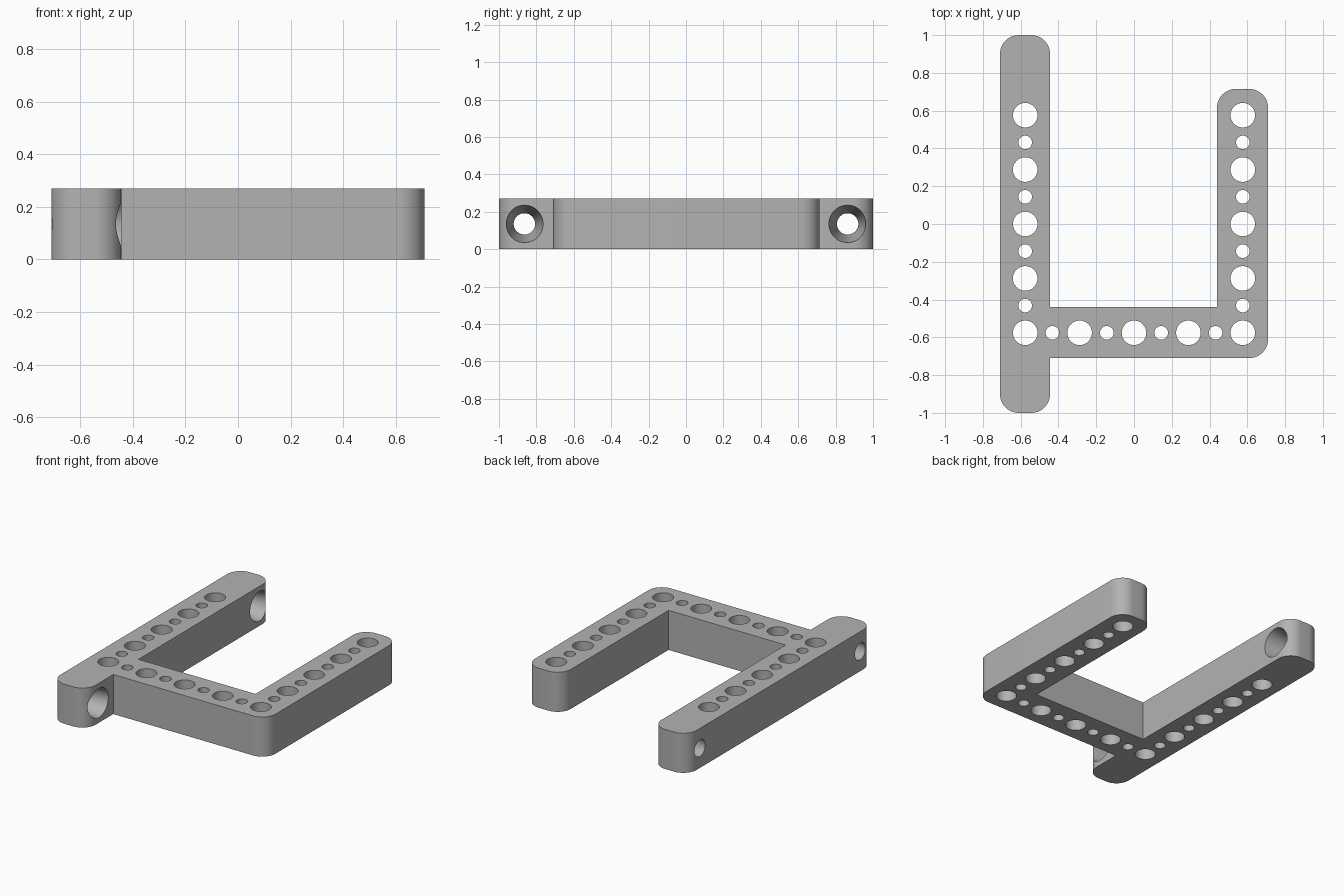
import bpy, bmesh, math
from mathutils import Matrix, Vector

if "Cube" in bpy.data.objects:
    bpy.data.objects.remove(bpy.data.objects["Cube"], do_unlink=True)

HEIGHT = 0.27
PITCH = 0.144
FILLET = 0.1

grey = bpy.data.materials.new("light grey")
grey.use_nodes = True
grey.diffuse_color = (0.45, 0.45, 0.45, 1)
grey.node_tree.nodes["Principled BSDF"].inputs["Base Color"].default_value = (0.45, 0.45, 0.45, 1)


def make_object(name, bm):
    bmesh.ops.recalc_face_normals(bm, faces=bm.faces)
    mesh = bpy.data.meshes.new(name)
    bm.to_mesh(mesh)
    bm.free()
    mesh.materials.append(grey)
    obj = bpy.data.objects.new(name, mesh)
    bpy.context.collection.objects.link(obj)
    return obj


def rounded(before, corner, after, steps=12):
    """Points of a fillet at a right-angled corner."""
    c = Vector(corner)
    u = (Vector(before) - c).normalized() * FILLET
    v = (Vector(after) - c).normalized() * FILLET
    return [c + u * (1 - math.sin(a)) + v * (1 - math.cos(a))
            for a in (math.pi / 2 * i / steps for i in range(steps + 1))]


# Outline of the frame: long left bar, front bar, short right arm
outline = [  # x, y, filleted
    (-0.71, -1, True), (-0.444, -1, True), (-0.444, -0.71, False),
    (0.71, -0.71, True), (0.71, 0.715, True), (0.439, 0.715, True),
    (0.439, -0.439, False), (-0.444, -0.439, False),
    (-0.444, 1, True), (-0.71, 1, True)]
points = []
for i, (x, y, fillet) in enumerate(outline):
    before, after = outline[i - 1][:2], outline[(i + 1) % len(outline)][:2]
    points += rounded(before, (x, y), after) if fillet else [Vector((x, y))]

bm = bmesh.new()
base = bm.faces.new([bm.verts.new((p.x, p.y, 0)) for p in points])
top = bmesh.ops.extrude_face_region(bm, geom=[base])["geom"]
bmesh.ops.translate(bm, vec=(0, 0, HEIGHT),
                    verts=[v for v in top if isinstance(v, bmesh.types.BMVert)])
frame = make_object("bracket_frame", bm)

# Vertical holes: alternating large and small along the three bars
cut = bmesh.new()


def add_hole(r1, r2, depth, matrix):
    bmesh.ops.create_cone(cut, cap_ends=True, segments=48, radius1=r1,
                          radius2=r2, depth=depth, matrix=matrix)


side = 4 * PITCH
spots = set()
for i in range(-4, 5):
    for x, y in ((-side, i * PITCH), (side, i * PITCH), (i * PITCH, -side)):
        spots.add((round(x, 4), round(y, 4), 0.065 if i % 2 == 0 else 0.036))
for x, y, r in sorted(spots):
    add_hole(r, r, HEIGHT * 2, Matrix.Translation((x, y, HEIGHT / 2)))

# Tapered cross holes at both ends of the long bar, wide on the inner side
slope = (0.1 - 0.057) / 0.266
extra = 0.05
for s in (-1, 1):
    place = Matrix.Translation((-0.577, s * 6 * PITCH, HEIGHT / 2))
    add_hole(0.057 - slope * extra, 0.1 + slope * extra, 0.266 + 2 * extra,
             place @ Matrix.Rotation(math.pi / 2, 4, 'Y'))

cutter = make_object("hole_cutter", cut)
cutter.hide_render = True
cutter.hide_viewport = True

# Cut the holes and bake the result
mod = frame.modifiers.new("holes", 'BOOLEAN')
mod.operation = 'DIFFERENCE'
mod.solver = 'EXACT'
mod.object = cutter
bpy.context.view_layer.objects.active = frame
frame.select_set(True)
bpy.ops.object.modifier_apply(modifier=mod.name)
bpy.data.objects.remove(cutter, do_unlink=True)
bpy.ops.object.shade_smooth_by_angle(angle=math.radians(30))
